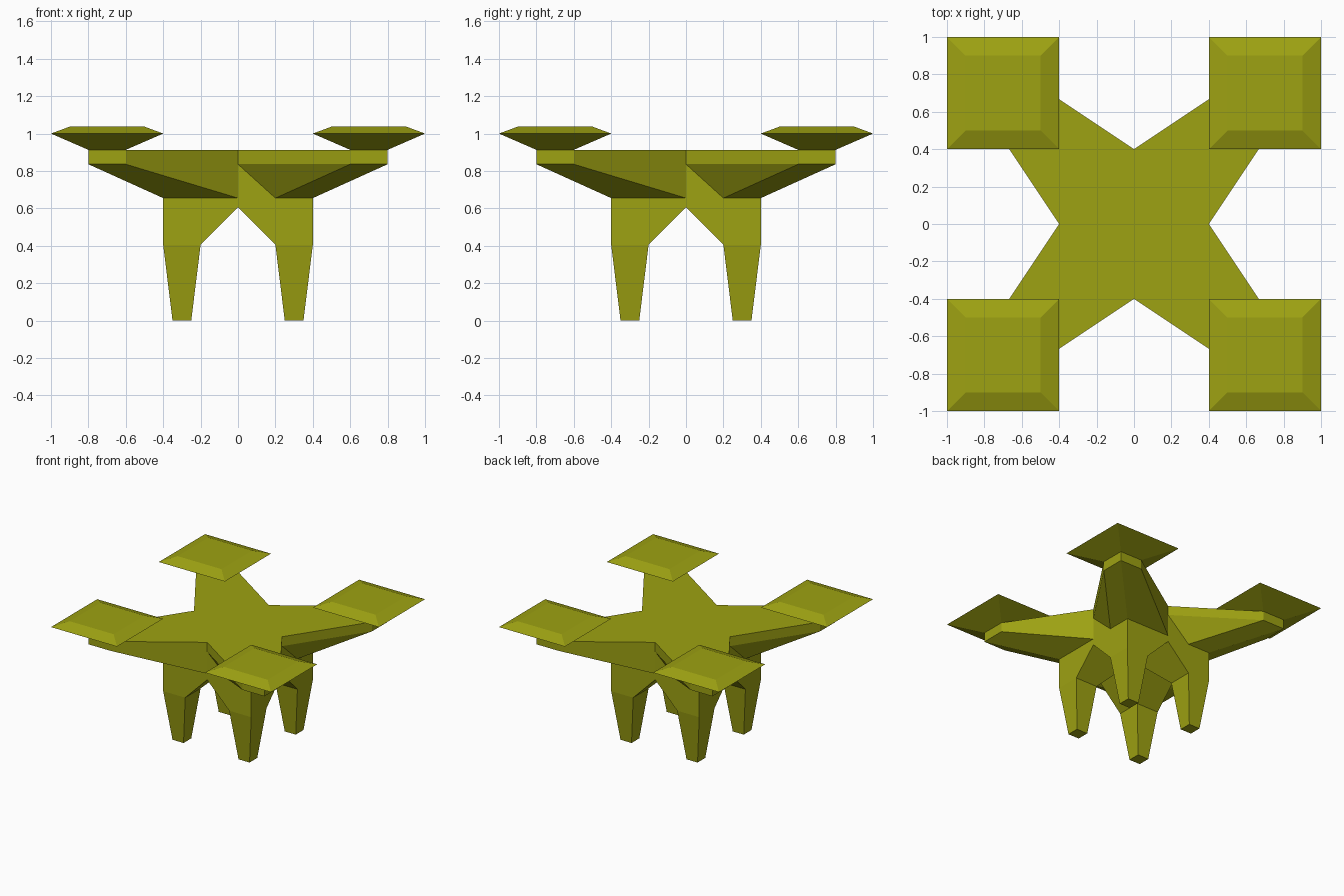
import bpy, bmesh
from math import pi
from mathutils import Matrix

if "Cube" in bpy.data.objects:
    bpy.data.objects.remove(bpy.data.objects["Cube"])

olive = bpy.data.materials.new("olive")
olive.diffuse_color = (0.34, 0.36, 0.006, 1)
olive.use_nodes = True
olive.node_tree.nodes["Principled BSDF"].inputs["Base Color"].default_value = olive.diffuse_color

Z_TOP, Z_RIM, Z_BASE, Z_HIP, Z_ARCH = 0.913, 0.836, 0.655, 0.405, 0.605


def finish(bm, name):
    bmesh.ops.remove_doubles(bm, verts=bm.verts[:], dist=1e-4)
    bmesh.ops.recalc_face_normals(bm, faces=bm.faces[:])
    mesh = bpy.data.meshes.new(name)
    bm.to_mesh(mesh)
    bm.free()
    mesh.materials.append(olive)
    bpy.context.collection.objects.link(bpy.data.objects.new(name, mesh))


def tapered_block(name, cx, cy, levels):
    """Stack of square rings given as (half width, z)."""
    bm = bmesh.new()
    rings = [[bm.verts.new((cx + sx * h, cy + sy * h, z))
              for sx, sy in ((-1, -1), (1, -1), (1, 1), (-1, 1))] for h, z in levels]
    for a, b in zip(rings, rings[1:]):
        for i in range(4):
            j = (i + 1) % 4
            bm.faces.new((a[i], a[j], b[j], b[i]))
    bm.faces.new(rings[0])
    bm.faces.new(rings[-1])
    finish(bm, name)


# Hull: one quarter (arm, hip and vault), turned four times about z
p = {
    "o": (0, 0, Z_TOP), "n1": (0, -.4, Z_TOP), "n2": (.4, 0, Z_TOP),
    "t1": (.6, -.8, Z_TOP), "t2": (.8, -.8, Z_TOP), "t3": (.8, -.6, Z_TOP),
    "l1": (.6, -.8, Z_RIM), "l2": (.8, -.8, Z_RIM), "l3": (.8, -.6, Z_RIM),
    "m1": (0, -.4, Z_RIM), "m2": (.4, 0, Z_RIM),
    "b": (.2, -.4, Z_BASE), "c": (.4, -.4, Z_BASE), "d": (.4, 0, Z_BASE),
    "d0": (0, -.4, Z_BASE),
    "e": (.4, -.4, Z_HIP), "p": (.2, -.4, Z_HIP), "q": (.2, -.2, Z_HIP), "r": (.4, -.2, Z_HIP),
    "u": (0, -.4, Z_ARCH), "v": (.4, 0, Z_ARCH), "s": (0, 0, Z_ARCH),
}
faces = [
    "o n1 t1 t2 t3 n2",                                   # flat top
    "n1 m1 l1 t1", "m1 b l1", "t1 l1 l2 t2", "t2 l2 l3 t3", "t3 l3 d m2 n2",  # arm sides
    "l1 b c l2", "l2 c d l3",                             # arm underside
    "m1 d0 b", "d0 u p e c b", "c e r v d",               # hip walls
    "u s q p", "s v r q",                                 # crossing arches
]
bm = bmesh.new()
for k in range(4):
    turn = Matrix.Rotation(k * pi / 2, 4, 'Z')
    verts = {n: bm.verts.new(turn @ Matrix.Translation(co).to_translation()) for n, co in p.items()}
    for f in faces:
        bm.faces.new([verts[n] for n in f.split()])
finish(bm, "hull")

# Legs and landing pads at the four corners
for sx, side in ((-1, "left"), (1, "right")):
    for sy, end in ((-1, "front"), (1, "back")):
        tapered_block(f"{end}_{side}_leg", sx * .3, sy * .3, [(.05, 0), (.1, Z_HIP)])
        tapered_block(f"{end}_{side}_pad", sx * .7, sy * .7,
                      [(.1, Z_TOP), (.3, 1.0), (.2, 1.037)])
